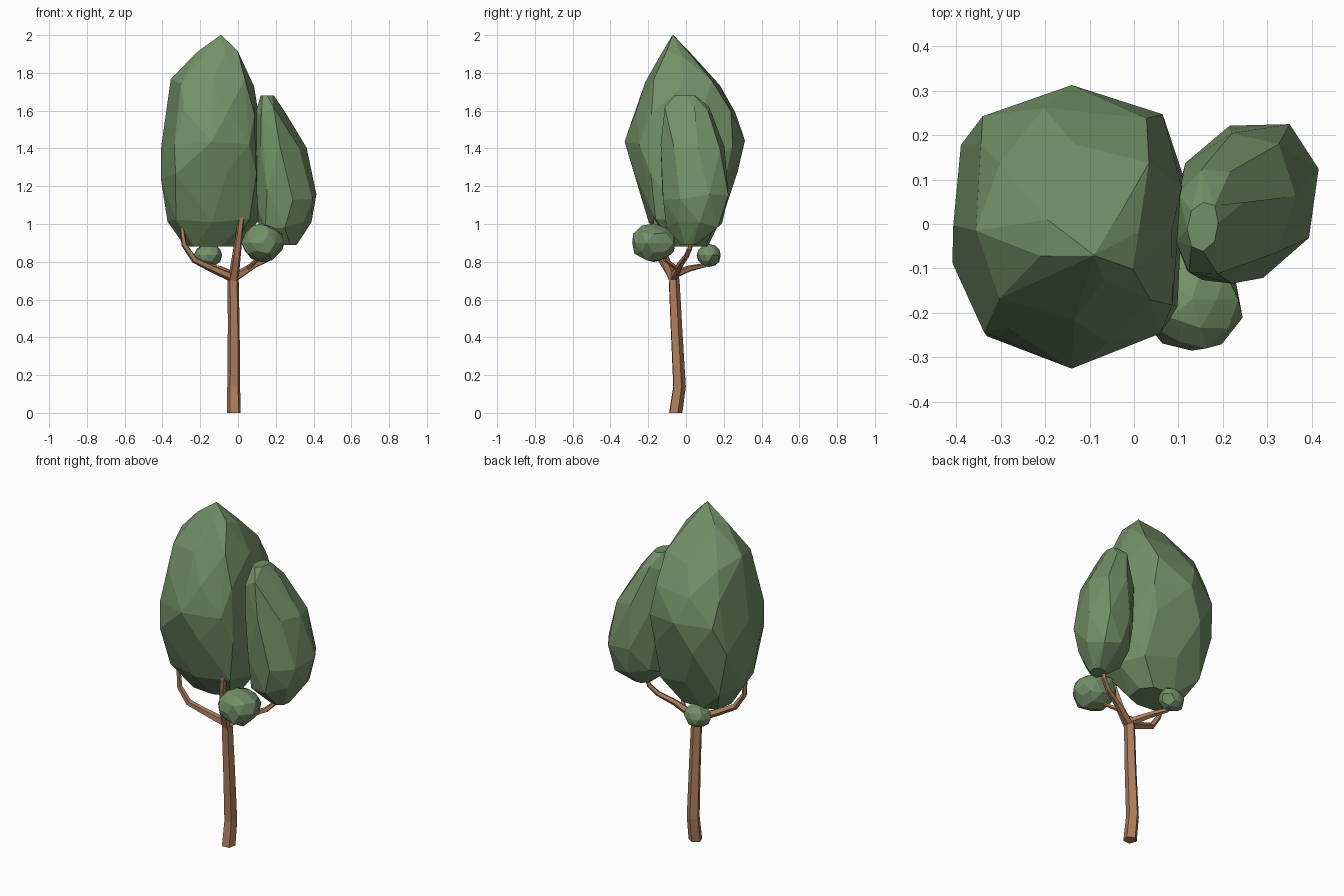
import bpy, bmesh, math, random
from mathutils import Vector

if "Cube" in bpy.data.objects:
    bpy.data.objects.remove(bpy.data.objects["Cube"])

random.seed(4)


def material(name, color):
    m = bpy.data.materials.new(name)
    m.diffuse_color = color
    m.use_nodes = True
    m.node_tree.nodes["Principled BSDF"].inputs["Base Color"].default_value = m.diffuse_color
    return m


LEAF = material("leaf_green", (0.17, 0.28, 0.135, 1))
BARK = material("bark_brown", (0.43, 0.21, 0.11, 1))


def finish(bm, name, mat):
    bmesh.ops.recalc_face_normals(bm, faces=bm.faces)
    mesh = bpy.data.meshes.new(name)
    bm.to_mesh(mesh)
    bm.free()
    mesh.materials.append(mat)
    obj = bpy.data.objects.new(name, mesh)
    bpy.context.collection.objects.link(obj)


def hull(bm, points, angle):
    for p in points:
        bm.verts.new(p)
    res = bmesh.ops.convex_hull(bm, input=bm.verts)
    junk = {v for v in res["geom_interior"] + res["geom_unused"]
            if isinstance(v, bmesh.types.BMVert)}
    bmesh.ops.delete(bm, geom=list(junk), context='VERTS')
    bmesh.ops.dissolve_limit(bm, angle_limit=math.radians(angle),
                             verts=bm.verts, edges=bm.edges)


def crown(name, rings, power, shear=0.0, sides=8):
    """Faceted crown around rings given as (z, x0, x1, y0, y1)."""
    pts = []
    for i, (z, x0, x1, y0, y1) in enumerate(rings):
        cx, cy, rx, ry = (x0 + x1) / 2, (y0 + y1) / 2, (x1 - x0) / 2, (y1 - y0) / 2
        for k in range(sides):
            a = 2 * math.pi * (k + 0.25 * (i % 2)) / sides
            c, s = math.cos(a), math.sin(a)
            dx = rx * math.copysign(abs(c) ** power, c)
            dy = ry * math.copysign(abs(s) ** power, s)
            j = random.uniform(0.97, 1.03)
            dz = random.uniform(-0.025, 0.025) if 0 < i < len(rings) - 1 else 0
            pts.append((cx + dx * j, cy + dy * j + shear * dx, z + dz))
    bm = bmesh.new()
    hull(bm, pts, 7)
    finish(bm, name, LEAF)


def tuft(name, center, size):
    """Small faceted leaf clump."""
    bm = bmesh.new()
    tmp = bmesh.new()
    bmesh.ops.create_icosphere(tmp, subdivisions=2, radius=1)
    pts = [[center[i] + v.co[i] * size[i] * f for i in range(3)]
           for v in tmp.verts for f in [random.uniform(0.9, 1.05)]]
    tmp.free()
    hull(bm, pts, 9)
    finish(bm, name, LEAF)


def limb(name, path, sides=5):
    """Tapered tube through points given as (x, y, z, radius)."""
    bm = bmesh.new()
    pts = [Vector(p[:3]) for p in path]
    loops = []
    for i, p in enumerate(pts):
        d = (pts[min(i + 1, len(pts) - 1)] - pts[max(i - 1, 0)]).normalized()
        if i == 0 and p.z == 0:
            d = Vector((0, 0, 1))
        u = d.cross(Vector((0.25, 0.97, 0))).normalized()
        w = d.cross(u)
        r = path[i][3]
        loops.append([bm.verts.new(p + r * (u * math.cos(t) + w * math.sin(t)))
                      for t in (2 * math.pi * k / sides for k in range(sides))])
    for a, b in zip(loops, loops[1:]):
        for k in range(sides):
            n = (k + 1) % sides
            bm.faces.new((a[k], a[n], b[n], b[k]))
    bm.faces.new(loops[0])
    bm.faces.new(loops[-1])
    finish(bm, name, BARK)


# Trunk and branches
limb("trunk", [(-.022, -.057, 0, .038), (-.022, -.037, .14, .036), (-.022, -.053, .45, .033),
               (-.025, -.065, .7, .031), (-.022, -.07, .76, .02)])
limb("left_branch", [(-.025, -.065, .715, .025), (-.14, -.1, .765, .02), (-.23, -.13, .81, .018),
                     (-.285, -.135, .89, .015), (-.3, -.125, 1.0, .011)])
limb("front_branch", [(-.025, -.065, .7, .029), (-.008, -.12, .83, .024), (.01, -.155, .97, .018),
                      (.028, -.165, 1.11, .015), (.02, -.18, 1.19, .009)])
limb("right_branch", [(-.02, -.065, .715, .024), (.09, -.03, .785, .018), (.18, .0, .825, .015),
                      (.225, .02, .87, .013), (.25, .03, .95, .01)])
limb("rear_branch", [(-.025, -.065, .73, .022), (-.1, .02, .765, .017), (-.15, .095, .78, .014),
                     (-.16, .12, .84, .01)])
limb("tuft_twig", [(.05, -.045, .765, .013), (.1, -.11, .81, .01), (.125, -.16, .88, .008)])

# Large and small crowns
crown("main_crown", [
    (2.0, -.092, -.088, -.072, -.068), (1.9, -.21, .01, -.13, .04), (1.75, -.35, .08, -.21, .18),
    (1.6, -.37, .11, -.27, .27), (1.43, -.40, .12, -.32, .315), (1.25, -.42, .13, -.28, .27),
    (1.03, -.38, .11, -.2, .2), (.88, -.28, .0, -.1, .12)], 0.72)
crown("side_crown", [
    (1.68, .12, .19, -.06, .05), (1.6, .09, .25, -.12, .13), (1.4, .08, .36, -.13, .2),
    (1.15, .09, .415, -.13, .23), (1.0, .11, .385, -.1, .19), (.89, .22, .31, -.03, .06)],
    0.9, shear=0.2)

# Leaf tufts
tuft("front_tuft", (.13, -.17, .9), (.115, .125, .105))
tuft("rear_tuft", (-.16, .12, .835), (.077, .067, .065))
